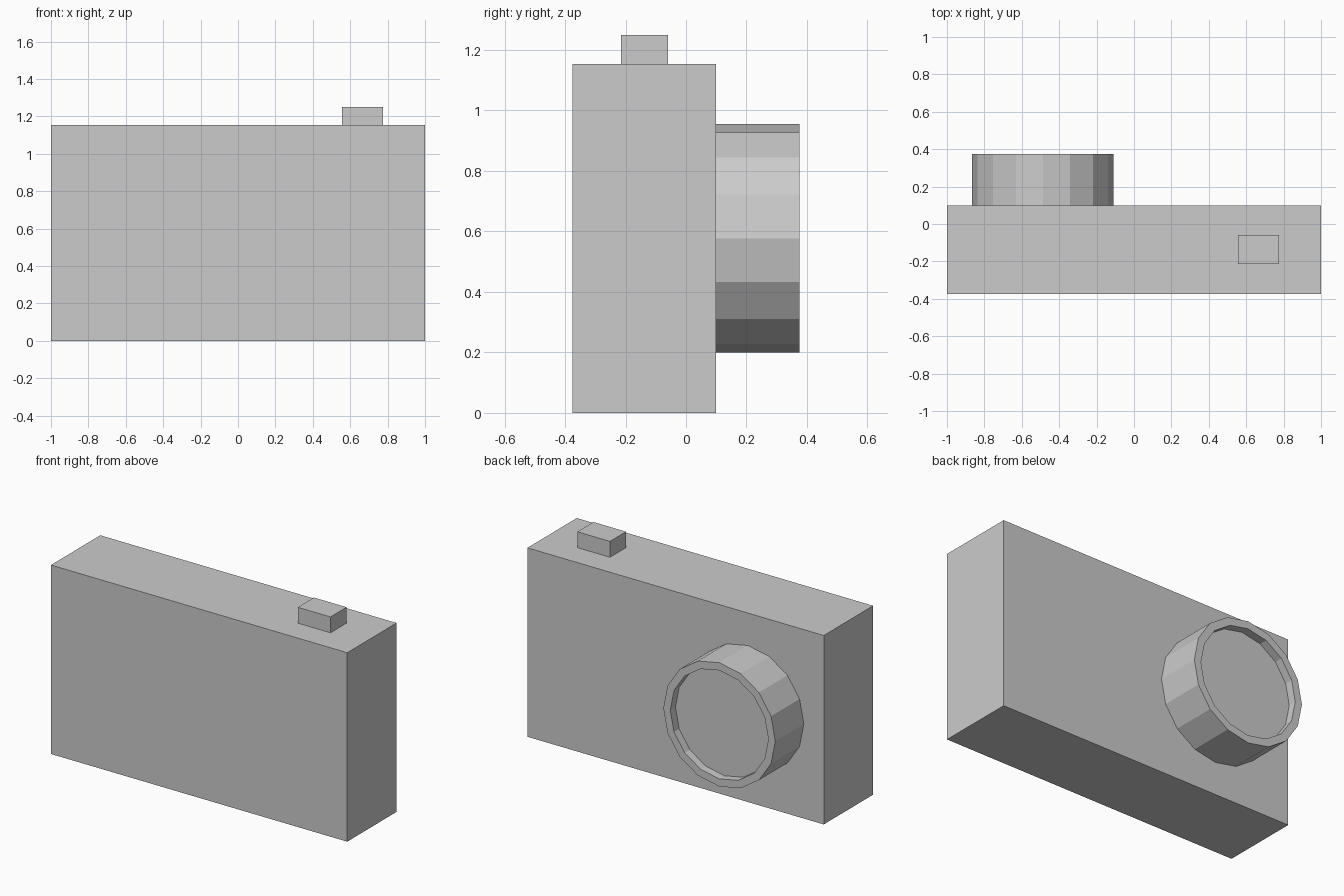
import bpy, bmesh
from math import pi
from mathutils import Matrix

if "Cube" in bpy.data.objects:
    bpy.data.objects.remove(bpy.data.objects["Cube"])


def finish(bm, name):
    bmesh.ops.recalc_face_normals(bm, faces=bm.faces)
    mesh = bpy.data.meshes.new(name)
    bm.to_mesh(mesh)
    bm.free()
    obj = bpy.data.objects.new(name, mesh)
    bpy.context.collection.objects.link(obj)
    return obj


def box(name, lo, hi):
    size = [b - a for a, b in zip(lo, hi)]
    centre = [(a + b) / 2 for a, b in zip(lo, hi)]
    bm = bmesh.new()
    bmesh.ops.create_cube(bm, size=1, matrix=Matrix.Translation(centre) @ Matrix.Diagonal((*size, 1)))
    return finish(bm, name)


# Camera body and shutter button
box("camera_body", (-1, -0.375, 0), (1, 0.10, 1.153))
box("shutter_button", (0.555, -0.215, 1.15), (0.775, -0.06, 1.25))

# Lens barrel: 16-sided cylinder along y, outer end inset and recessed
bm = bmesh.new()
bmesh.ops.create_cone(
    bm, cap_ends=True, segments=16, radius1=0.378, radius2=0.378, depth=0.275,
    matrix=Matrix.Translation((-0.4875, 0.2375, 0.577)) @ Matrix.Rotation(-pi / 2, 4, 'X'))
end = max(bm.faces, key=lambda f: f.calc_center_median().y)
bmesh.ops.inset_region(bm, faces=[end], thickness=0.046, use_even_offset=True)
floor = bmesh.ops.extrude_face_region(bm, geom=[end])["geom"]
bmesh.ops.translate(bm, vec=(0, -0.05, 0), verts=[g for g in floor if isinstance(g, bmesh.types.BMVert)])
if end.is_valid:
    bmesh.ops.delete(bm, geom=[end], context='FACES_ONLY')
finish(bm, "lens_barrel")
